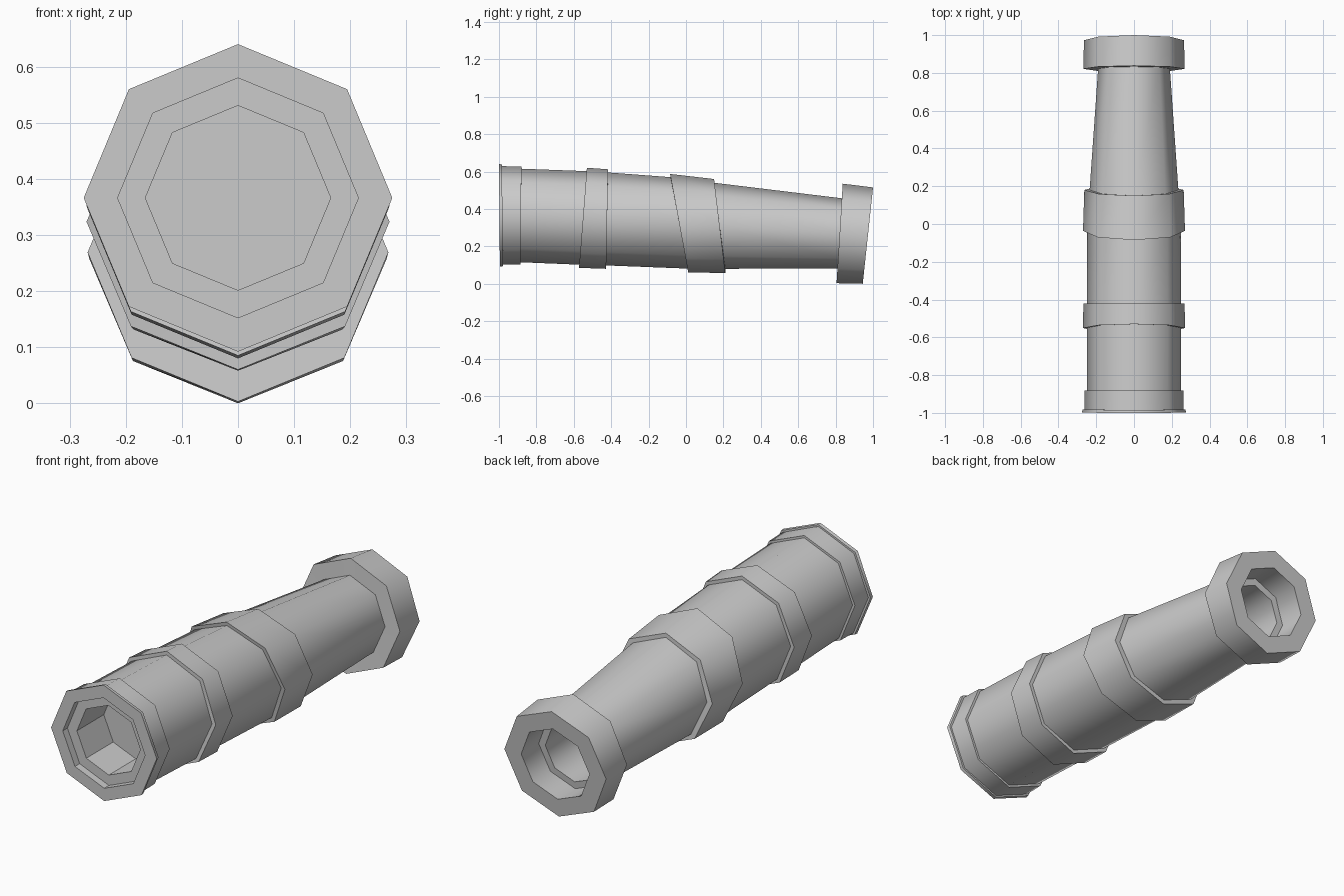
import bpy, bmesh, math

if "Cube" in bpy.data.objects:
    bpy.data.objects.remove(bpy.data.objects["Cube"])

SIDES = 8


def sec(ty, tz, by, bz, w):
    """Tilted octagonal section: top point, bottom point, half width."""
    return (ty, tz, by, bz, w)


def inset(s, k, dy=0.0):
    """Scale a section about its centre and shift it along the tube."""
    ty, tz, by, bz, w = s
    cy, cz = (ty + by) / 2, (tz + bz) / 2
    return (cy + (ty - cy) * k + dy, cz + (tz - cz) * k,
            cy + (by - cy) * k + dy, cz + (bz - cz) * k, w * k)


def loft(name, sections, cap_end=False, smooth=True):
    bm = bmesh.new()
    rings = []
    for ty, tz, by, bz, w in sections:
        ring = []
        for i in range(SIDES):
            a = 2 * math.pi * i / SIDES
            c, s = math.cos(a), math.sin(a)
            ring.append(bm.verts.new((w * c, (ty + by) / 2 + (ty - by) / 2 * s,
                                      (tz + bz) / 2 + (tz - bz) / 2 * s)))
        rings.append(ring)
    for r0, r1 in zip(rings, rings[1:]):
        for i in range(SIDES):
            j = (i + 1) % SIDES
            bm.faces.new((r0[j], r0[i], r1[i], r1[j]))
    if cap_end:
        bm.faces.new(rings[-1])
    mesh = bpy.data.meshes.new(name)
    bm.to_mesh(mesh)
    bm.free()
    ob = bpy.data.objects.new(name, mesh)
    bpy.context.collection.objects.link(ob)
    if smooth:
        bpy.ops.object.select_all(action='DESELECT')
        bpy.context.view_layer.objects.active = ob
        ob.select_set(True)
        bpy.ops.object.shade_smooth_by_angle(angle=math.radians(50))
    return ob


# Where each tube starts and ends
main_a = sec(-0.88, 0.615, -0.885, 0.115, 0.25)
main_b = sec(-0.53, 0.602, -0.57, 0.102, 0.25)
mid_a = sec(-0.417, 0.595, -0.427, 0.098, 0.25)
mid_b = sec(-0.083, 0.570, 0.012, 0.081, 0.25)
draw_a = sec(0.15, 0.540, 0.21, 0.080, 0.235)
draw_b = sec(0.833, 0.457, 0.812, 0.082, 0.19)

# Outer tubes
loft("main_tube", [main_a, main_b])
loft("middle_tube", [mid_a, mid_b])
loft("draw_tube", [draw_a, draw_b])

# Raised bands, each closed against the neighbouring tubes
loft("front_band", [main_b, sec(-0.53, 0.62, -0.572, 0.085, 0.27),
                    sec(-0.417, 0.612, -0.427, 0.08, 0.268), mid_a])
loft("rear_band", [mid_b, sec(-0.085, 0.587, 0.012, 0.06, 0.27),
                   sec(0.15, 0.56, 0.21, 0.058, 0.263), draw_a])

# Front rim and collar
face = sec(-1.0, 0.64, -0.995, 0.092, 0.275)
lip_back = sec(-0.984, 0.638, -0.979, 0.094, 0.273)
collar = sec(-0.984, 0.629, -0.979, 0.102, 0.263)
opening = inset(face, 0.78)
loft("front_collar", [opening, face, lip_back, collar,
                      sec(-0.88, 0.626, -0.885, 0.104, 0.262), main_a])

# Stepped lens recess
loft("lens_recess", [inset(opening, 0.77, 0.235), inset(opening, 0.77, 0.035),
                     inset(opening, 1.0, 0.035), opening], smooth=False)
loft("lens", [inset(opening, 0.77, 0.235)], cap_end=True, smooth=False)

# Eyepiece with a stepped bore
end = sec(1.0, 0.515, 0.945, 0.0, 0.265)
bore = inset(end, 0.67)
loft("eyepiece", [draw_b, sec(0.838, 0.535, 0.805, 0.003, 0.268), end, bore])
loft("eyepiece_bore", [bore, inset(end, 0.67, -0.13), inset(end, 0.54, -0.13),
                       inset(end, 0.54, -0.4)], cap_end=True)
